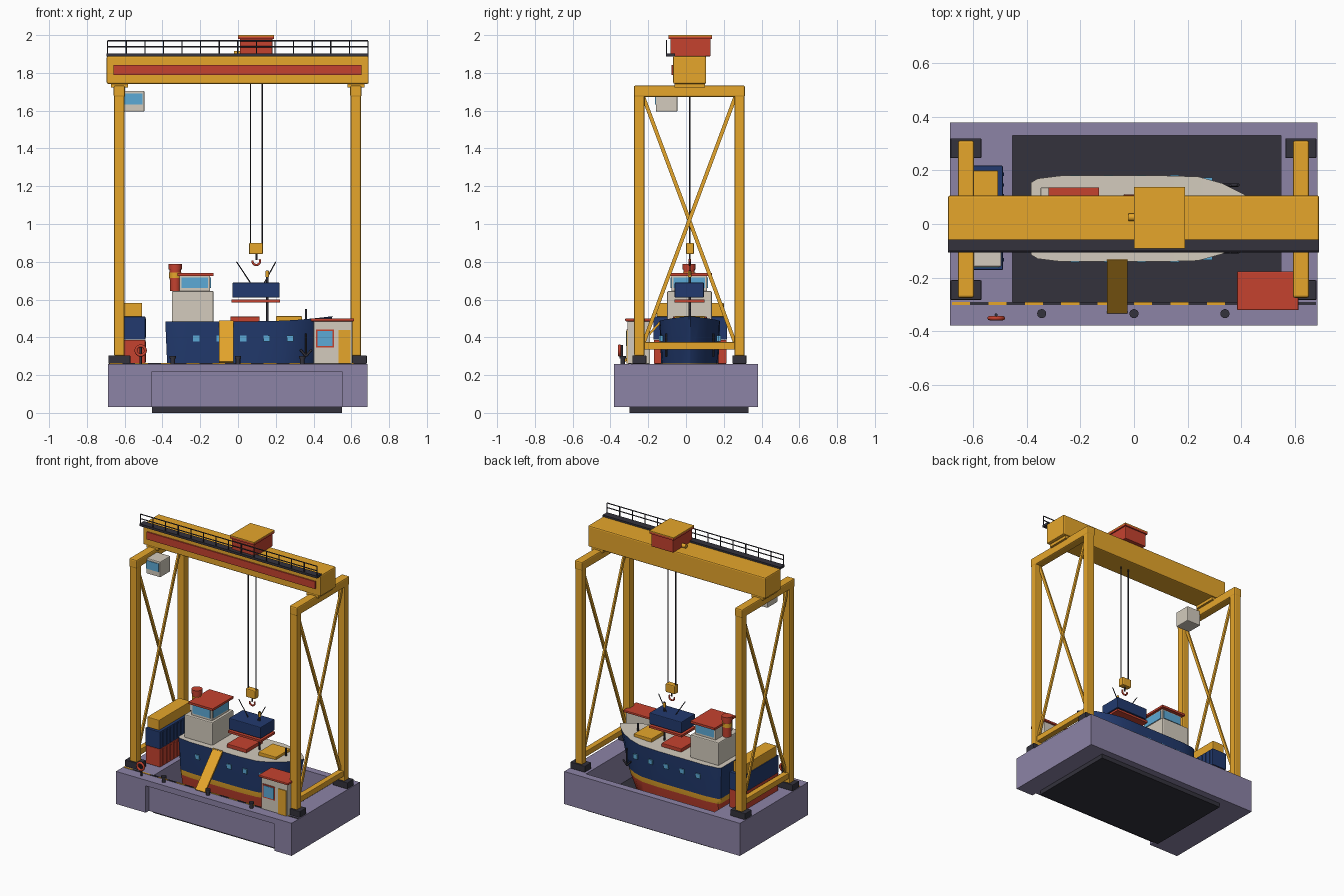
import bpy, bmesh, math
from mathutils import Vector

if "Cube" in bpy.data.objects:
    bpy.data.objects.remove(bpy.data.objects["Cube"])


def mat(name, hexcode):
    lin = [((int(hexcode[i:i + 2], 16) / 255 + 0.055) / 1.055) ** 2.4 for i in (0, 2, 4)]
    m = bpy.data.materials.new(name)
    m.diffuse_color = (*lin, 1)
    m.use_nodes = True
    m.node_tree.nodes["Principled BSDF"].inputs["Base Color"].default_value = m.diffuse_color
    return m


YEL, RED, NAVY = mat("yellow", "E6A62B"), mat("red", "C5422F"), mat("navy", "223A6E")
WHITE, DARK, BLUE = mat("cream", "D3CBBD"), mat("charcoal", "33323C"), mat("glass", "5CAAD6")
DOCK = mat("concrete", "8C83A6")


def finish(name, bm, *mats):
    me = bpy.data.meshes.new(name)
    bmesh.ops.recalc_face_normals(bm, faces=bm.faces)
    bm.to_mesh(me)
    bm.free()
    ob = bpy.data.objects.new(name, me)
    bpy.context.collection.objects.link(ob)
    for m in mats:
        me.materials.append(m)
    return ob


def box(name, m, x0, x1, y0, y1, z0, z1, bevel=0.0):
    bm = bmesh.new()
    bmesh.ops.create_cube(bm, size=1)
    for v in bm.verts:
        v.co = ((x0 + x1) / 2 + v.co.x * (x1 - x0), (y0 + y1) / 2 + v.co.y * (y1 - y0),
                (z0 + z1) / 2 + v.co.z * (z1 - z0))
    ob = finish(name, bm, m)
    if bevel:
        b = ob.modifiers.new("bevel", 'BEVEL')
        b.width, b.segments = bevel, 2
    return ob


def rod(name, m, a, b, r, sides=12, r2=None):
    a, b = Vector(a), Vector(b)
    bm = bmesh.new()
    bmesh.ops.create_cone(bm, cap_ends=True, segments=sides, radius1=r,
                          radius2=r if r2 is None else r2, depth=(b - a).length)
    rot = (b - a).to_track_quat('Z', 'Y').to_matrix()
    for v in bm.verts:
        v.co = rot @ v.co + (a + b) / 2
    for f in bm.faces:
        f.smooth = len(f.verts) == 4 and sides > 6
    return finish(name, bm, m)


def beam(name, m, a, b, wx, t):
    """Rectangular bar in a yz plane, wx wide in x and t thick."""
    a, b = Vector(a), Vector(b)
    n = (b - a).cross(Vector((1, 0, 0))).normalized() * t / 2
    bm = bmesh.new()
    ends = [[bm.verts.new(p + Vector((sx * wx / 2, 0, 0)) + sn * n)
             for sx, sn in ((-1, -1), (1, -1), (1, 1), (-1, 1))] for p in (a, b)]
    bm.faces.new(ends[0])
    bm.faces.new(ends[1])
    for i in range(4):
        j = (i + 1) % 4
        bm.faces.new((ends[0][i], ends[0][j], ends[1][j], ends[1][i]))
    return finish(name, bm, m)


def arc(name, m, center, R, r, a0=0, a1=360):
    c = bpy.data.curves.new(name, 'CURVE')
    c.dimensions, c.bevel_depth, c.bevel_resolution, c.use_fill_caps = '3D', r, 3, True
    closed = a1 - a0 == 360
    n = 24
    s = c.splines.new('POLY')
    s.points.add(n - 1)
    for i, p in enumerate(s.points):
        t = math.radians(a0 + (a1 - a0) * i / (n if closed else n - 1))
        p.co = (center[0] + R * math.cos(t), center[1], center[2] + R * math.sin(t), 1)
    s.use_cyclic_u = closed
    c.materials.append(m)
    ob = bpy.data.objects.new(name, c)
    bpy.context.collection.objects.link(ob)


# Dry dock: end blocks, walls with recessed front, dark floor
box("dock_end_left", DOCK, -.687, -.455, -.38, .38, .03, .26)
box("dock_end_right", DOCK, .55, .685, -.38, .38, .03, .26)
box("dock_back_wall", DOCK, -.455, .55, .33, .38, .03, .26)
box("dock_front_wall", DOCK, -.455, .55, -.345, -.295, .03, .22)
box("dock_front_quay", DOCK, -.455, .55, -.38, -.295, .22, .26)
box("dock_floor", DARK, -.455, .55, -.30, .33, 0, .04)

# Safety stripe, bollards and lifebuoy on the quay
for i in range(20):
    x = -.68 + i * .068
    box("safety_dash", YEL if i % 2 == 0 else DARK, x, x + .068, -.303, -.292, .258, .263)
for x in (-.345, 0, .34):
    rod("bollard", DARK, (x, -.335, .26), (x, -.335, .29), .012, 16)
    rod("bollard_cap", DARK, (x, -.335, .288), (x, -.335, .302), .017, 16)
rod("lifebuoy_post", DARK, (-.515, -.34, .26), (-.515, -.34, .36), .006)
arc("lifebuoy", RED, (-.515, -.352, .33), .025, .008)

# Gantry legs, feet, cross beams and bracing
for x, s in ((-.628, "left"), (.624, "right")):
    for y in (-.247, .283):
        box(f"leg_{s}", YEL, x - .028, x + .028, y - .027, y + .027, .30, 1.73, .008)
        box(f"foot_{s}", DARK, x - .058, x + .058, y - .037, y + .037, .26, .305, .004)
    box(f"top_cross_beam_{s}", YEL, x - .03, x + .03, -.276, .312, 1.672, 1.733, .008)
    box(f"low_cross_beam_{s}", YEL, x - .02, x + .02, -.225, .26, .335, .375, .004)
    box(f"girder_seat_{s}", YEL, x - .045, x + .045, -.06, .10, 1.722, 1.75)
    beam(f"brace_a_{s}", YEL, (x - .006, -.225, 1.67), (x - .006, .26, .37), .012, .02)
    beam(f"brace_b_{s}", YEL, (x + .006, .26, 1.67), (x + .006, -.225, .37), .012, .02)

# Girder with sign panel, walkway and railing
box("girder", YEL, -.695, .692, -.068, .107, 1.742, 1.89, .008)
box("sign_panel", RED, -.66, .655, -.077, -.06, 1.79, 1.842)
box("walkway", DARK, -.695, .692, -.107, -.058, 1.886, 1.902)
for z in (1.938, 1.97):
    rod("handrail", DARK, (-.69, -.103, z), (.688, -.103, z), .004, 6)
for i in range(15):
    x = -.69 + i * 1.378 / 14
    rod("rail_post", DARK, (x, -.103, 1.895), (x, -.103, 1.97), .0035, 6)

# Trolley house
box("trolley_house", RED, .01, .182, -.082, .13, 1.888, 1.985, .004)
box("trolley_roof_edge", RED, .0, .19, -.092, .138, 1.98, 1.993)
box("trolley_roof", YEL, .0, .19, -.092, .138, 1.993, 2.0)
rod("trolley_motor", YEL, (-.02, .025, 1.902), (.02, .025, 1.902), .014, 16)

# Operator cab hung below the left cross beam
box("operator_cab", WHITE, -.605, -.495, -.16, -.045, 1.595, 1.705, .006)
box("operator_cab_window", BLUE, -.602, -.505, -.164, -.15, 1.632, 1.69)

# Hoist: cables, block, hook
for x in (.066, .128):
    rod("cable", DARK, (x, .02, .88), (x, .02, 1.75), .0035, 8)
box("hook_block", YEL, .058, .132, 0, .042, .84, .9, .006)
rod("hook_stem", DARK, (.097, .02, .81), (.097, .02, .845), .005)
arc("hook", RED, (.097, .02, .803), .02, .006, -190, 30)

# Hanging load with frame and sling rods
box("load_crate", NAVY, -.03, .22, -.06, .095, .61, .69, .005)
box("load_frame", RED, -.035, .222, -.062, .098, .585, .60)
for xa, xb in ((.065, -.008), (.14, .2)):
    rod("sling", DARK, (xa, .02, .69), (xb, .02, .80), .003, 6)

# Ship hull: lofted rings with red bottom, yellow waterline, navy topsides, cream deck
CY = .02
stations = [(-.385, .135), (-.36, .15), (-.27, .161), (-.1, .161), (.1, .161), (.24, .157),
            (.33, .132), (.41, .092), (.46, .05), (.5, .004)]
levels = [(.065, .45, .20), (.10, .78, .15), (.225, .92, .08), (.262, .94, .065), (None, 1, 0)]
bm = bmesh.new()
rings = []
for z, k, rake in levels:
    left, right = [], []
    for x, h in stations:
        t = max(0, (x - .1) / .4)
        zz = .485 + .027 * t * t if z is None else z
        px = x - rake * t * t + (.15 * rake if x < -.37 else 0)
        hw = h * k * (1 - rake * t)
        left.append(bm.verts.new((px, CY - hw, zz)))
        right.append(bm.verts.new((px, CY + hw, zz)))
    rings.append((left, right))
n = len(stations)
for li in range(len(levels) - 1):
    lo, hi = rings[li][0] + rings[li][1][::-1], rings[li + 1][0] + rings[li + 1][1][::-1]
    for i in range(2 * n):
        j = (i + 1) % (2 * n)
        f = bm.faces.new((lo[i], lo[j], hi[j], hi[i]))
        f.material_index = (0, 0, 1, 2)[li]
        f.smooth = True
for ring, mi in ((rings[0], 0), (rings[-1], 3)):
    for i in range(n - 1):
        f = bm.faces.new((ring[0][i], ring[0][i + 1], ring[1][i + 1], ring[1][i]))
        f.material_index = mi
hull = finish("ship_hull", bm, RED, YEL, NAVY, WHITE)
bpy.context.view_layer.objects.active = hull
hull.select_set(True)
bpy.ops.object.shade_smooth_by_angle(angle=math.radians(35))
for x in (-.25, 0, .2):
    box("keel_block", DARK, x - .03, x + .03, -.05, .09, .035, .07)
for i in range(5):
    x = -.22 + i * .124
    h = .158 if i < 4 else .148
    for s in (-1, 1):
        y = CY + s * h
        box("porthole", BLUE, x - .017, x + .017, y - .006, y + .006, .378, .41)

# Ship superstructure and funnel
box("deckhouse", WHITE, -.35, -.13, -.1, .137, .48, .645, .006)
box("bridge", WHITE, -.31, -.148, -.078, .112, .64, .73, .004)
box("bridge_front_glass", BLUE, -.298, -.16, -.082, .116, .66, .718)
box("bridge_bow_glass", BLUE, -.16, -.144, -.065, .1, .66, .718)
box("bridge_roof", RED, -.32, -.13, -.097, .137, .726, .741)
rod("funnel", RED, (-.332, .016, .645), (-.332, .016, .785), .028, 20, .031)
rod("funnel_band", YEL, (-.332, .016, .715), (-.332, .016, .742), .033, 20)
rod("funnel_cap", RED, (-.332, .016, .76), (-.332, .016, .788), .035, 20)

# Hatches, masts, anchor
box("hatch_red", RED, -.04, .115, -.07, .11, .483, .51, .004)
box("hatch_yellow", YEL, .2, .34, -.06, .10, .483, .512, .004)
rod("ship_mast", DARK, (.155, CY, .48), (.155, CY, .755), .006)
rod("mast_lamp", YEL, (.155, CY, .72), (.155, CY, .75), .009)
rod("bow_post", DARK, (.36, CY, .48), (.36, CY, .55), .006)
for s in (-1, 1):
    y = CY + s * .125
    rod("anchor_shank", DARK, (.36, y, .30), (.36, y, .42), .005)
    for d in (-.03, .03):
        rod("anchor_arm", DARK, (.36, y, .30), (.36 + d, y, .335), .006)

# Gangway from quay to ship
beam("gangway", YEL, (-.062, -.33, .268), (-.062, -.132, .485), .076, .012)

# Container stack
box("container_red", RED, -.602, -.49, -.17, .215, .26, .387, .004)
box("container_navy", NAVY, -.605, -.49, -.172, .218, .388, .51, .004)
box("container_yellow", YEL, -.602, -.508, -.155, .2, .51, .582, .004)
for i in range(9):
    y = -.14 + i * .04
    box("container_rib_navy", NAVY, -.492, -.486, y, y + .012, .4, .5)
    box("container_rib_red", RED, -.492, -.486, y, y + .012, .27, .378)

# Gate booth
box("booth", WHITE, .4, .605, -.31, -.19, .26, .487, .004)
box("booth_roof", RED, .385, .615, -.322, -.177, .485, .5, .004)
box("booth_window_frame", RED, .412, .508, -.315, -.3, .347, .442)
box("booth_window", BLUE, .42, .5, -.318, -.3, .355, .434)
box("booth_door", YEL, .532, .595, -.316, -.3, .262, .44)
